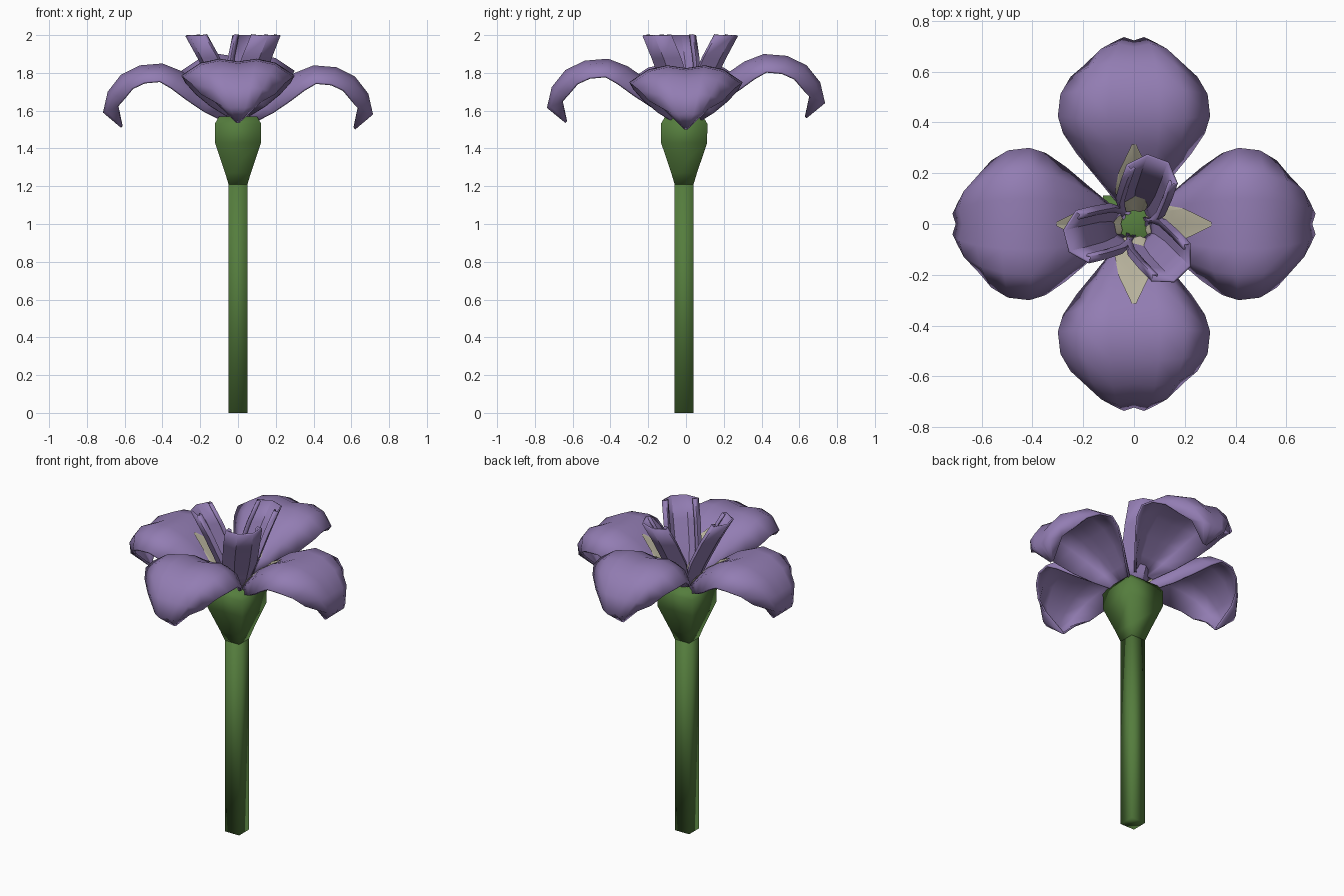
import bpy, math
from mathutils import Vector, Matrix

if "Cube" in bpy.data.objects:
    bpy.data.objects.remove(bpy.data.objects["Cube"])


def material(name, rgb):
    m = bpy.data.materials.new(name)
    m.diffuse_color = (*rgb, 1)
    m.use_nodes = True
    m.node_tree.nodes["Principled BSDF"].inputs["Base Color"].default_value = m.diffuse_color
    return m


PURPLE = material("petal purple", (0.29, 0.205, 0.45))
GREEN = material("stem green", (0.09, 0.205, 0.047))
CREAM = material("throat cream", (0.47, 0.44, 0.33))


def make(name, verts, faces, mat, thick=0.0, angle=40):
    me = bpy.data.meshes.new(name)
    me.from_pydata([tuple(v) for v in verts], [], faces)
    me.materials.append(mat)
    ob = bpy.data.objects.new(name, me)
    bpy.context.collection.objects.link(ob)
    if thick:
        s = ob.modifiers.new("thickness", 'SOLIDIFY')
        s.thickness = thick
    bpy.ops.object.select_all(action='DESELECT')
    ob.select_set(True)
    bpy.context.view_layer.objects.active = ob
    bpy.ops.object.shade_smooth_by_angle(angle=math.radians(angle))
    return ob


def grid_faces(rows, cols):
    # wound so that the upper side of a petal faces up
    return [(r * cols + c, (r + 1) * cols + c, (r + 1) * cols + c + 1, r * cols + c + 1)
            for r in range(rows - 1) for c in range(cols - 1)]


def square_loft(name, profile):
    # square rings of (half width, z), capped at both ends, softly shaded
    verts = [(sx * h, sy * h - 0.01, z) for h, z in profile
             for sx, sy in ((-1, -1), (1, -1), (1, 1), (-1, 1))]
    n = len(profile)
    faces = [(4 * i + k, 4 * i + (k + 1) % 4, 4 * i + 4 + (k + 1) % 4, 4 * i + 4 + k)
             for i in range(n - 1) for k in range(4)]
    faces += [(3, 2, 1, 0), tuple(range(4 * n - 4, 4 * n))]
    return make(name, verts, faces, GREEN, 0.0, 100)


# Stem and calyx
square_loft("stem", [(0.05, 0), (0.05, 1.24)])
square_loft("calyx", [(0.05, 1.21), (0.068, 1.27), (0.122, 1.43), (0.123, 1.53), (0.1, 1.57)])

# Drooping petal: radius, height, half width, amount of arch
PATH = [(0.05, 1.57, 0.07, 0.5), (0.12, 1.645, 0.15, 0.9), (0.20, 1.73, 0.225, 1.15),
        (0.30, 1.80, 0.28, 1.1), (0.40, 1.84, 0.30, 1.0), (0.52, 1.83, 0.29, 1.0),
        (0.62, 1.78, 0.25, 1.0), (0.69, 1.69, 0.195, 1.0), (0.715, 1.58, 0.12, 0.9),
        (0.62, 1.50, 0.015, 0.1)]
ARCH = {0: -0.015, 1: 0.0, 2: -0.022, 3: -0.09}    # grooved centre, lowered edges


def petal_point(i, u, lift=0.0):
    r, z, w, arch = PATH[i]
    a, b = PATH[max(i - 1, 0)], PATH[min(i + 1, len(PATH) - 1)]
    t = Vector((b[0] - a[0], 0, b[1] - a[1])).normalized()
    normal = Vector((-t.z, 0, t.x))
    k = abs(u) * 3
    lo = min(int(k), 2)
    h = ARCH[lo] + (ARCH[lo + 1] - ARCH[lo]) * (k - lo)
    return Vector((r, w * u, z)) + normal * (h * arch + lift)


petals = [("right", 0, 1.0, 0.0), ("back", 90, 1.03, 0.06),
          ("left", 180, 1.0, 0.01), ("front", 270, 1.03, 0.035)]
for side, ang, scale, dz in petals:
    place = (Matrix.Translation((0, 0, dz)) @ Matrix.Rotation(math.radians(ang), 4, 'Z')
             @ Matrix.Diagonal((scale, 1, 1, 1)))
    verts = [place @ petal_point(i, k / 3) for i in range(len(PATH)) for k in range(-3, 4)]
    make(side + "_petal", verts, grid_faces(len(PATH), 7), PURPLE, 0.012, 60)
    # cream throat patch lying on the petal
    verts = [place @ petal_point(i, u, 0.006)
             for i, f in enumerate((0.66, 0.5, 0.27, 0.03))
             for u in (-f, -min(f, 1 / 3), 0, min(f, 1 / 3), f)]
    make(side + "_throat_patch", verts, grid_faces(4, 5), CREAM, 0.0, 60)

# Three upright channel petals with rolled edges, cut level at the top
SECTION = [(-0.078, -0.055), (-0.086, -0.07), (-0.098, -0.06), (-0.042, 0),
           (0.042, 0), (0.098, -0.06), (0.086, -0.07), (0.078, -0.055)]
RISE = [(0.06, 1.55, 0.35), (0.085, 1.64, 0.75), (0.13, 1.74, 0.95), (0.20, 1.88, 1.0), (0.268, 2.0, 1.0)]
for n, ang in enumerate((70, 194, 314)):
    turn = Matrix.Rotation(math.radians(ang), 4, 'Z')
    verts = [turn @ Vector((r + d * w, v * w, z)) for r, z, w in RISE for v, d in SECTION]
    make("upright_petal_%d" % (n + 1), verts, grid_faces(len(RISE), len(SECTION)), PURPLE, 0.01, 40)
